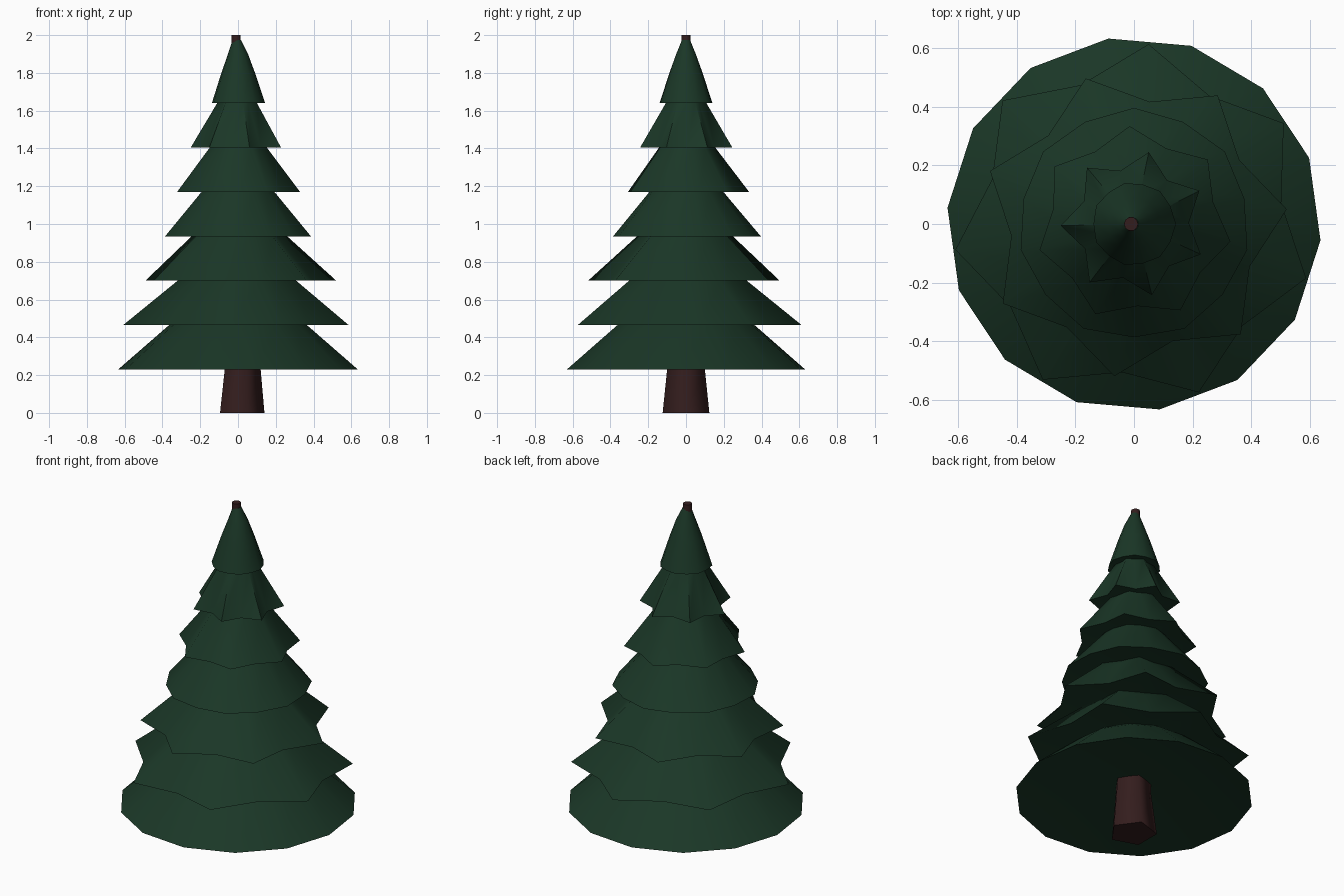
import bpy, bmesh, math
from math import cos, sin, radians, pi

if "Cube" in bpy.data.objects:
    bpy.data.objects.remove(bpy.data.objects["Cube"])


def material(name, rgb):
    m = bpy.data.materials.new(name)
    m.diffuse_color = (*rgb, 1)
    m.use_nodes = True
    m.node_tree.nodes["Principled BSDF"].inputs["Base Color"].default_value = m.diffuse_color
    return m


green = material("needle green", (0.0105, 0.038, 0.020))
brown = material("bark brown", (0.034, 0.0125, 0.0125))


def ring(n, z, tip, notch, turn, cx=0.0):
    """Ring of points whose radius alternates between tip and notch."""
    pts = []
    for i in range(n):
        a = radians(turn) + 2 * pi * i / n
        r = notch if i % 2 else tip
        pts.append((cx + r * cos(a), r * sin(a), z))
    return pts


def loft(name, rings, mat, angle, hollow=0.0):
    """Closed solid skinned through a stack of rings; hollow raises the middle of its underside."""
    bm = bmesh.new()
    loops = [[bm.verts.new(p) for p in r] for r in rings]
    n = len(loops[0])
    for lo, hi in zip(loops, loops[1:]):
        for i in range(n):
            j = (i + 1) % n
            bm.faces.new((lo[i], lo[j], hi[j], hi[i]))
    if hollow:
        centre = bm.verts.new((0, 0, rings[0][0][2] + hollow))
        for i in range(n):
            bm.faces.new((loops[0][(i + 1) % n], loops[0][i], centre))
    else:
        bm.faces.new(loops[0][::-1])
    bm.faces.new(loops[-1])
    me = bpy.data.meshes.new(name)
    bm.to_mesh(me)
    bm.free()
    me.materials.append(mat)
    ob = bpy.data.objects.new(name, me)
    bpy.context.collection.objects.link(ob)
    bpy.ops.object.select_all(action='DESELECT')
    ob.select_set(True)
    bpy.context.view_layer.objects.active = ob
    bpy.ops.object.shade_smooth_by_angle(angle=radians(angle))
    return ob


# Trunk: five-sided, flared at the foot, running up inside the branches
loft("trunk", [ring(5, 0.0, 0.13, 0.13, 0, 0.01),
               ring(5, 0.24, 0.104, 0.104, 0, 0.015),
               ring(5, 0.60, 0.085, 0.085, 0, 0.01)], brown, 75)

# Bare trunk tip poking out of the crown
loft("trunk_tip", [ring(10, 1.85, 0.025, 0.025, 0, -0.01),
                   ring(10, 2.0, 0.024, 0.024, 0, -0.01)], brown, 40)

# Branch tiers: tip radius, notch radius, rotation, radius ratio one step up
tiers = [
    (0.638, 0.638, -5.0, 0.575),
    (0.615, 0.507, -17.5, 0.535),
    (0.523, 0.420, 5.5, 0.51),
    (0.396, 0.386, -12.86, 0.50),
    (0.334, 0.280, -10.3, 0.47),
    (0.250, 0.187, 27.0, 0.45),
]
BASE, STEP = 0.229, 0.2353
for k, (tip, notch, turn, ratio) in enumerate(tiers):
    z = BASE + k * STEP
    # the star shape softens slightly towards the top of each tier
    mid = (tip + notch) / 2
    t, s = (tip * 0.8 + mid * 0.2) * ratio, (notch * 0.8 + mid * 0.2) * ratio
    loft(f"branch_tier_{k + 1}", [ring(14, z, tip, notch, turn),
                                  ring(14, z + STEP, t, s, turn),
                                  ring(14, z + STEP + 0.08, t * 0.7, s * 0.7, turn)],
         green, 75, hollow=0.14 * tip)

# Pointed crown
loft("crown_tier", [ring(14, 1.641, 0.143, 0.138, 0),
                    ring(14, 1.80, 0.090, 0.088, 0),
                    ring(14, 1.90, 0.053, 0.053, 0),
                    ring(14, 1.975, 0.022, 0.022, 0, -0.006)], green, 60, hollow=0.02)
